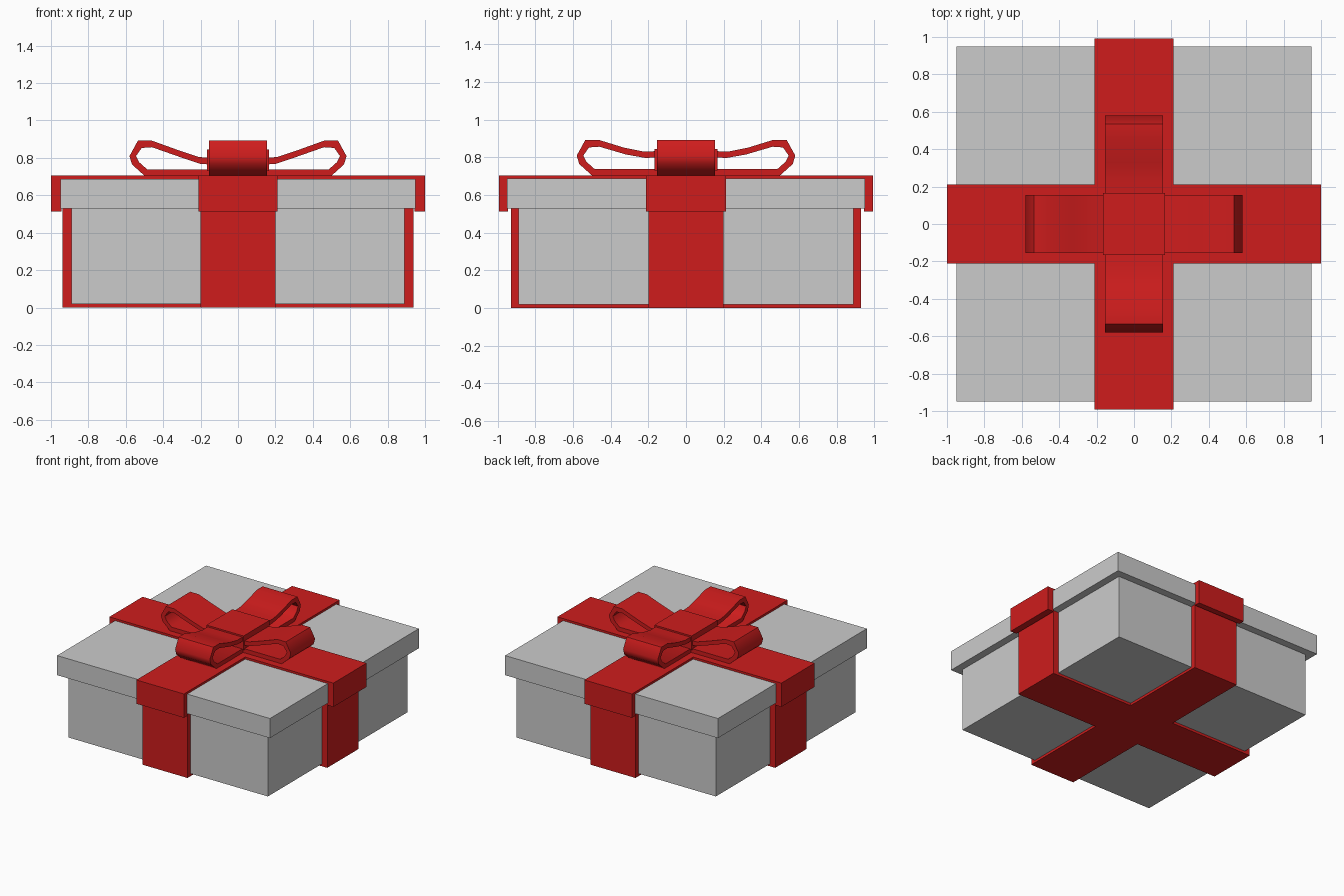
import bpy, bmesh, math
from mathutils import Matrix

if "Cube" in bpy.data.objects:
    bpy.data.objects.remove(bpy.data.objects["Cube"])

red = bpy.data.materials.new("red_ribbon")
red.diffuse_color = (0.62, 0.012, 0.012, 1)
red.use_nodes = True
red.node_tree.nodes["Principled BSDF"].inputs["Base Color"].default_value = red.diffuse_color


def finish(name, bm, mat=None, smooth=False):
    bmesh.ops.recalc_face_normals(bm, faces=bm.faces)
    me = bpy.data.meshes.new(name)
    bm.to_mesh(me)
    bm.free()
    ob = bpy.data.objects.new(name, me)
    bpy.context.collection.objects.link(ob)
    if mat:
        me.materials.append(mat)
    if smooth:
        bpy.ops.object.select_all(action='DESELECT')
        ob.select_set(True)
        bpy.context.view_layer.objects.active = ob
        bpy.ops.object.shade_smooth_by_angle(angle=math.radians(50))
    return ob


def box(name, half, z0, z1, mat=None):
    bm = bmesh.new()
    bmesh.ops.create_cube(bm, size=1)
    bmesh.ops.scale(bm, vec=(2 * half, 2 * half, z1 - z0), verts=bm.verts)
    bmesh.ops.translate(bm, vec=(0, 0, (z0 + z1) / 2), verts=bm.verts)
    return finish(name, bm, mat)


def band(name, profile, half_width, turn, smooth=False):
    """Extrude an (x, z) outline across y, then turn it about z."""
    bm = bmesh.new()
    face = bm.faces.new([bm.verts.new((x, -half_width, z)) for x, z in profile])
    out = bmesh.ops.extrude_face_region(bm, geom=[face])
    moved = [g for g in out["geom"] if isinstance(g, bmesh.types.BMVert)]
    bmesh.ops.translate(bm, vec=(0, 2 * half_width, 0), verts=moved)
    bm.transform(Matrix.Rotation(math.radians(turn), 4, 'Z'))
    return finish(name, bm, red, smooth)


def u_profile(outer, inner, z_open, z_in, z_out):
    return [(-outer, z_open), (-outer, z_out), (outer, z_out), (outer, z_open),
            (inner, z_open), (inner, z_in), (-inner, z_in), (-inner, z_open)]


# Box and lid
box("box_body", 0.89, 0.02, 0.54)
box("box_lid", 0.95, 0.53, 0.688)

# Ribbons under the box and over the lid
for axis, turn, r in (("x", 0, 0.0), ("y", 90, 0.007)):
    band("body_ribbon_" + axis, u_profile(0.937 - r, 0.885, 0.53, 0.022, 0.0), 0.20, turn)
    band("lid_ribbon_" + axis, u_profile(1.0 - r, 0.945, 0.513, 0.686, 0.705), 0.212, turn)

# Bow loops: the shared rounded end, with a different neck per direction
tip_outer = [(0, .705), (.50, .705), (.567, .765), (.58, .81), (.535, .892), (.46, .892)]
tip_inner = [(.46, .857), (.515, .853), (.545, .81), (.53, .778), (.485, .738), (0, .738)]
necks = {
    "x": ([(.33, .845), (.21, .805), (0, .785)], [(0, .755), (.20, .768), (.32, .808)]),
    "y": ([(.33, .852), (.23, .832), (0, .835)], [(0, .80), (.22, .798), (.32, .816)]),
}
for name, axis, turn in (("right", "x", 0), ("back", "y", 90),
                         ("left", "x", 180), ("front", "y", 270)):
    top, under = necks[axis]
    band("bow_loop_" + name, tip_outer + top + under + tip_inner, 0.155, turn, True)

# Knot
box("bow_knot", 0.166, 0.73, 0.845, red)
